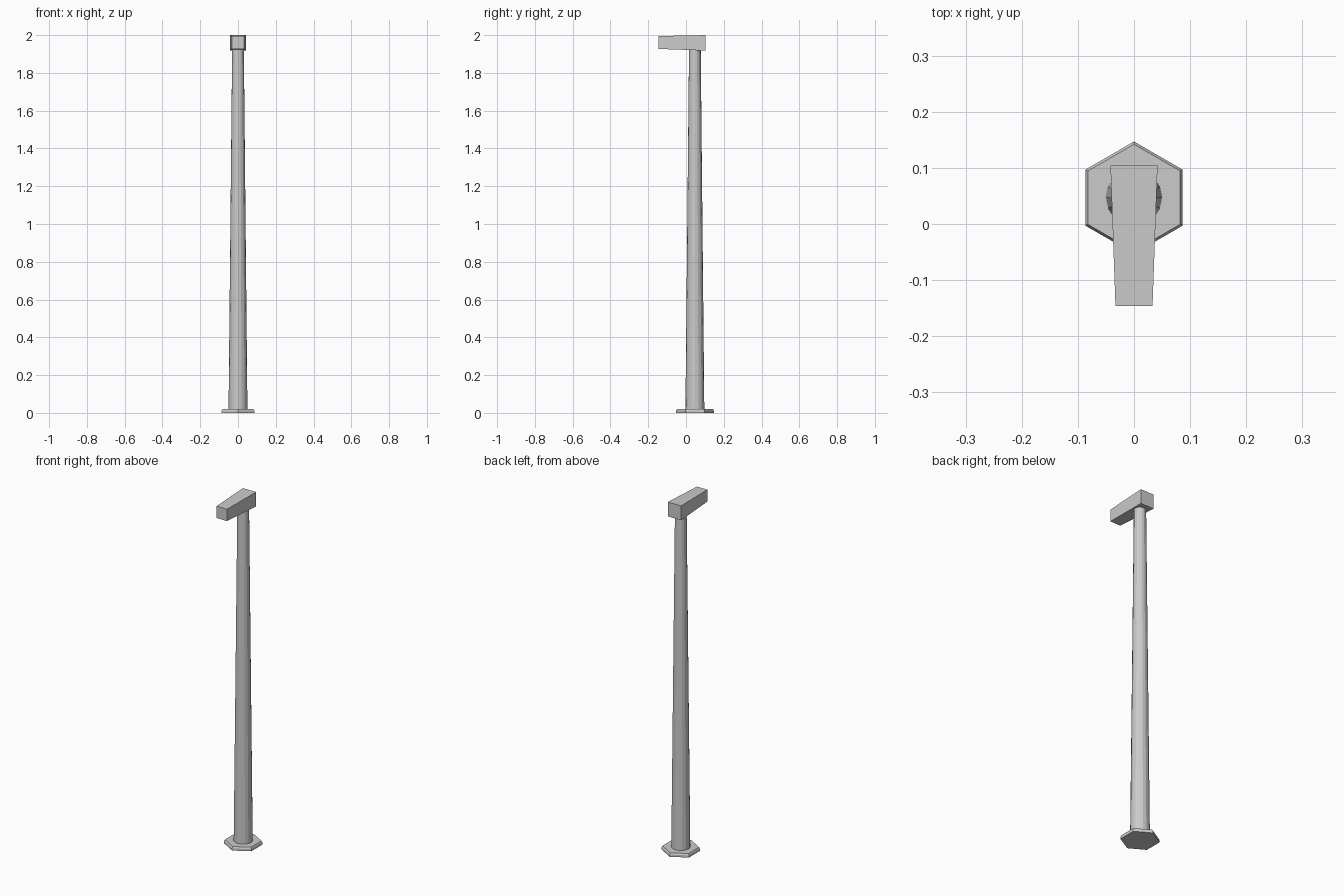
import bpy, bmesh, math

if "Cube" in bpy.data.objects:
    bpy.data.objects.remove(bpy.data.objects["Cube"])

AXIS_Y = 0.047  # pole axis


def make_object(name, rings):
    """Skin a closed solid through a list of matching point rings."""
    bm = bmesh.new()
    loops = [[bm.verts.new(p) for p in ring] for ring in rings]
    n = len(loops[0])
    for a, b in zip(loops, loops[1:]):
        for i in range(n):
            j = (i + 1) % n
            bm.faces.new((a[i], a[j], b[j], b[i]))
    bm.faces.new(loops[0][::-1])
    bm.faces.new(loops[-1])
    bmesh.ops.recalc_face_normals(bm, faces=bm.faces)
    mesh = bpy.data.meshes.new(name)
    bm.to_mesh(mesh)
    bm.free()
    obj = bpy.data.objects.new(name, mesh)
    bpy.context.collection.objects.link(obj)
    return obj


def circle(radius, z, sides):
    step = 2 * math.pi / sides
    return [(radius * math.sin(i * step), AXIS_Y + radius * math.cos(i * step), z)
            for i in range(sides)]


def rect(half_width, y, z0, z1):
    w = half_width
    return [(-w, y, z0), (w, y, z0), (w, y, z1), (-w, y, z1)]


# Hexagonal foot with a slightly chamfered rim
make_object("base_plate", [circle(0.1, 0, 6), circle(0.1, 0.012, 6), circle(0.095, 0.021, 6)])

# Tapered pole
make_object("pole", [circle(0.05, 0.018, 16), circle(0.031, 1.925, 16)])

# Lamp head, narrowing towards the front
make_object("lamp_head", [rect(0.042, 0.104, 1.918, 2.0), rect(0.033, -0.146, 1.927, 1.995)])
